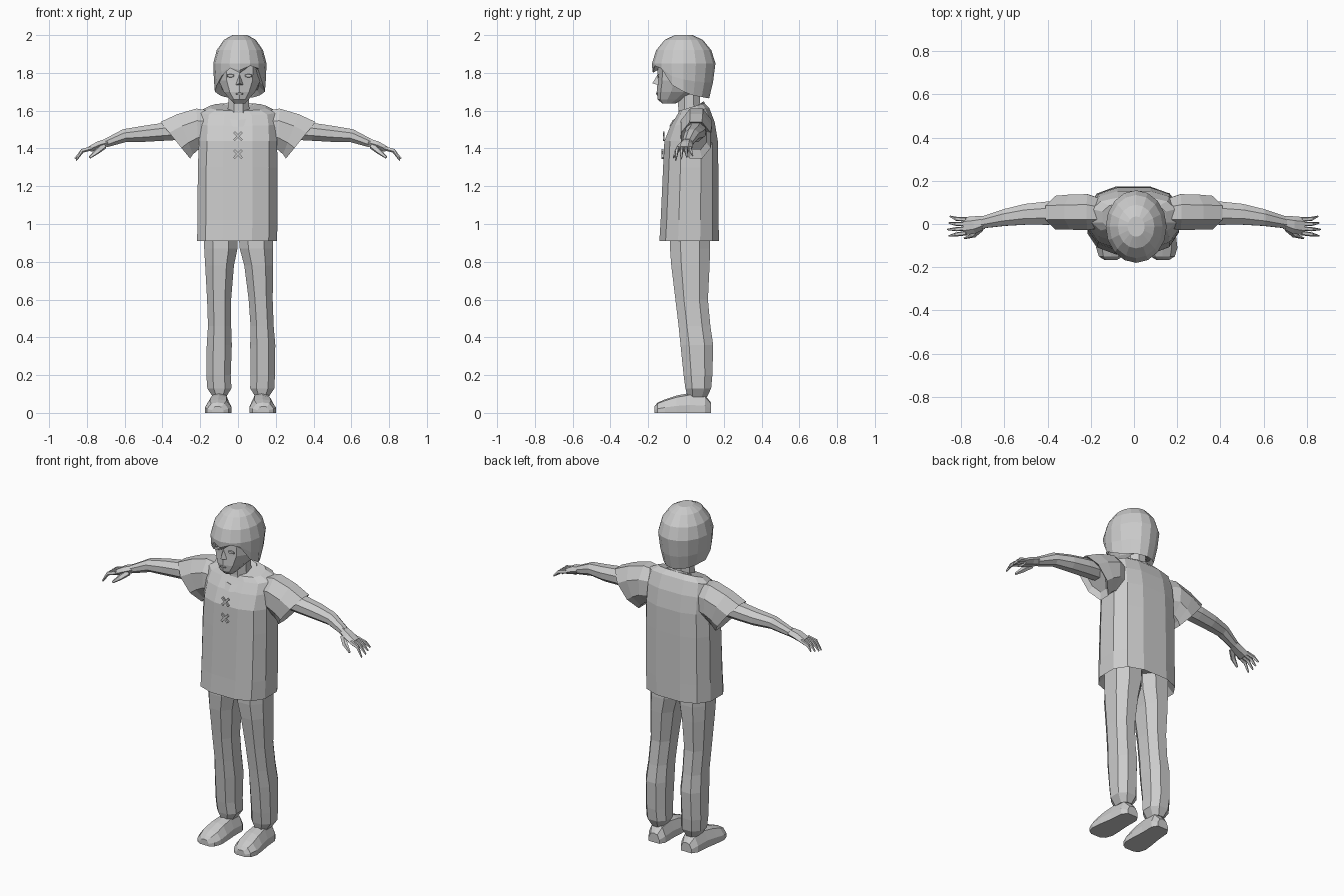
import bpy, bmesh, math
from mathutils import Vector as V

grey = bpy.data.materials.new("light grey")
grey.diffuse_color = (0.6, 0.6, 0.6, 1)


def finish(name, bm):
    bmesh.ops.recalc_face_normals(bm, faces=bm.faces)
    me = bpy.data.meshes.new(name)
    bm.to_mesh(me)
    bm.free()
    me.materials.append(grey)
    ob = bpy.data.objects.new(name, me)
    bpy.context.collection.objects.link(ob)
    return ob


def sp(v, p):
    return math.copysign(abs(v) ** p, v)


def skin(name, loops):
    """Bridge equal-length point loops and cap both ends."""
    bm = bmesh.new()
    rows = [[bm.verts.new(p) for p in lp] for lp in loops]
    n = len(rows[0])
    for a, b in zip(rows, rows[1:]):
        for i in range(n):
            j = (i + 1) % n
            bm.faces.new((a[i], a[j], b[j], b[i]))
    bm.faces.new(rows[0])
    bm.faces.new(rows[-1])
    return finish(name, bm)


def loft(name, rings, n=8, power=1.0, s=1):
    """rings: (centre, half axis u, half axis v); s=-1 mirrors in x."""
    loops = []
    for c, u, v in rings:
        lp = []
        for i in range(n):
            a = 2 * math.pi * (i + 0.5) / n
            p = V(c) + V(u) * sp(math.cos(a), power) + V(v) * sp(math.sin(a), power)
            lp.append((p.x * s, p.y, p.z))
        loops.append(lp)
    return skin(name, loops)


def level(z, x0, x1, y0, y1, tilt=0.0):
    """Horizontal ring from its bounds; tilt raises the back."""
    return (((x0 + x1) / 2, (y0 + y1) / 2, z), ((x1 - x0) / 2, 0, 0), (0, (y1 - y0) / 2, tilt))


# Shirt body, with a slightly flared hem
loft("shirt", [level(0.96, -.18, .18, -.10, .14), level(0.91, -.222, .212, -.145, .178),
               level(1.02, -.22, .215, -.138, .177), level(1.30, -.218, .215, -.125, .175),
               level(1.44, -.212, .212, -.118, .172), level(1.53, -.21, .21, -.085, .155, .01),
               level(1.595, -.20, .20, -.05, .125, .02), level(1.62, -.15, .15, -.035, .10, .02)],
     12, 0.75)
# Open collar, higher at the back
loft("collar", [level(1.56, -.15, .15, -.09, .11, .045), level(1.60, -.11, .11, -.07, .095, .05),
                level(1.59, -.085, .085, -.055, .08, .045)], 10)
# Neck
loft("neck", [level(1.53, -.075, .075, -.05, .08), level(1.60, -.06, .065, -.045, .08),
              level(1.72, -.05, .06, -.05, .08)], 8)
# Head, narrowing to the chin
loft("head", [level(1.637, -.022, .038, -.125, -.06), level(1.66, -.045, .06, -.15, .0),
              level(1.70, -.08, .095, -.155, .07), level(1.76, -.108, .125, -.15, .10),
              level(1.84, -.112, .13, -.15, .12), level(1.92, -.09, .11, -.11, .11)], 10)

# Nose
bm = bmesh.new()
pts = [bm.verts.new(p) for p in ((.008, -.145, 1.80), (-.012, -.145, 1.735), (.028, -.145, 1.735), (.008, -.178, 1.745))]
for f in ((0, 1, 3), (0, 3, 2), (1, 2, 3), (0, 2, 1)):
    bm.faces.new([pts[i] for i in f])
finish("nose", bm)

# Mouth and eyes as thin plates
for name, x, y, z, w, h in (("mouth", .008, -.151, 1.69, .022, .006), ("left_eye", -.04, -.142, 1.785, .022, .01),
                            ("right_eye", .056, -.142, 1.785, .022, .01)):
    loft(name, [((x, y, z), (w, 0, 0), (0, 0, h)), ((x, y - .008, z), (w * .8, 0, 0), (0, 0, h * .8))], 6)

# Hair cap with a jagged fringe, side locks and a long nape
N = 16


def hair_loop(k, z):
    return [(.01 + .141 * k * math.cos(2 * math.pi * i / N), -.012 + .168 * k * math.sin(2 * math.pi * i / N), z)
            for i in range(N)]


rim, inner = [], []
for i in range(N):
    a = 2 * math.pi * i / N
    back = math.sin(a)
    jag = 0.035 * (i % 2)
    if back > 0.1:
        z, k = 1.69 - .025 * back, .80
    elif back > -0.5:
        z, k = 1.70 + jag, .94
    else:
        z, k = 1.80 + jag + .025 * math.cos(a), .97
    rim.append((.01 + .141 * k * math.cos(a), -.012 + .168 * k * back, z))
    inner.append((.01 + .10 * math.cos(a), -.012 + .115 * back, z + .03))
skin("hair", [hair_loop(.28, 2.0), hair_loop(.60, 1.975), hair_loop(.87, 1.92), hair_loop(1, 1.85),
              [(p[0] * .4 + q[0] * .6, p[1] * .4 + q[1] * .6, p[2] * .5 + q[2] * .5)
               for p, q in zip(rim, hair_loop(1, 1.83))], rim, inner])

# Shirt lacing: two small crosses
for k, (z, y) in enumerate(((1.37, -.128), (1.465, -.122))):
    for t in (-.8, .8):
        u = V((math.cos(t), 0, math.sin(t)))
        w = V((-math.sin(t), 0, math.cos(t)))
        loft("lace_%d" % k, [((0, y + .008, z), u * .042, w * .009), ((0, y - .001, z), u * .042, w * .009)], 4)

for s, side in ((-1, "left"), (1, "right")):
    # Wide short sleeve with a slanted cuff
    loft(side + "_sleeve", [((.16, .05, 1.50), (.0, 0, .11), (0, .075, 0)),
                            ((.215, .055, 1.502), (.005, 0, .118), (0, .09, 0)),
                            ((.28, .055, 1.475), (.045, 0, .115), (0, .088, 0)),
                            ((.332, .052, 1.443), (.085, 0, .105), (0, .085, 0)),
                            ((.315, .052, 1.46), (.06, 0, .075), (0, .06, 0))], 8, 1, s)
    # Arm
    loft(side + "_arm", [((.25, .055, 1.50), (.01, 0, .055), (0, .055, 0)),
                         ((.40, .05, 1.487), (.01, 0, .05), (0, .058, 0)),
                         ((.50, .045, 1.477), (.01, 0, .045), (0, .052, 0)),
                         ((.60, .03, 1.468), (.01, 0, .036), (0, .042, 0)),
                         ((.70, .008, 1.428), (.008, 0, .023), (0, .030, 0))], 8, 1, s)
    # Palm
    loft(side + "_palm", [((.69, .008, 1.432), (.008, 0, .022), (0, .03, 0)),
                          ((.735, -.004, 1.418), (.01, 0, .022), (0, .040, 0)),
                          ((.785, -.01, 1.396), (.008, 0, .016), (0, .042, 0))], 6, 1, s)
    # Fingers and thumb
    for i in range(4):
        y = -.042 + .021 * i
        tip = (.863 - .006 * abs(i - 1), -.055 + .03 * i, 1.338 + .008 * i)
        mid = (.825, y * 1.15, 1.388)
        loft(side + "_finger_%d" % i, [((.775, y, 1.402), (.006, 0, .011), (0, .011, 0)),
                                       (mid, (.006, 0, .010), (0, .010, 0)),
                                       (tip, (.003, 0, .004), (0, .004, 0))], 5, 1, s)
    loft(side + "_thumb", [((.71, -.02, 1.415), (.012, 0, .014), (.008, .012, 0)),
                           ((.745, -.052, 1.385), (.008, 0, .012), (.008, .010, 0)),
                           ((.785, -.066, 1.352), (.004, 0, .005), (.003, .004, 0))], 5, 1, s)

    # Trouser leg, shifted slightly to the right as it goes down
    rings = []
    for z, x_in, x_out, y0, y1, d in ((.97, -.005, .19, -.09, .13, 0), (.87, .0, .188, -.092, .135, .003),
                                      (.78, .022, .185, -.085, .132, .006), (.60, .042, .178, -.062, .122, .010),
                                      (.46, .047, .178, -.045, .135, .015), (.36, .044, .186, -.035, .150, .016),
                                      (.20, .048, .186, -.018, .145, .014), (.13, .045, .182, -.008, .138, .015),
                                      (.085, .075, .150, .005, .115, .015)):
        lo, hi = sorted((s * x_in + d, s * x_out + d))
        rings.append(level(z, lo, hi, y0, y1))
    loft(side + "_leg", rings, 8, 0.85)

    # Shoe: sections along y, flat on the ground, toes turned out slightly
    loops = []
    for y, w, top in ((.132, .035, .055), (.10, .055, .095), (.02, .058, .105), (-.05, .066, .092),
                      (-.11, .070, .072), (-.15, .056, .055), (-.166, .03, .035)):
        cx = s * (.108 + .012 * (.1 - y) / .25) + .013
        loops.append([(cx + a * w, y, b * top) for a, b in
                      ((-1, 0), (1, 0), (1, .4), (.62, .9), (0, 1), (-.62, .9), (-1, .4))])
    skin(side + "_shoe", loops)
